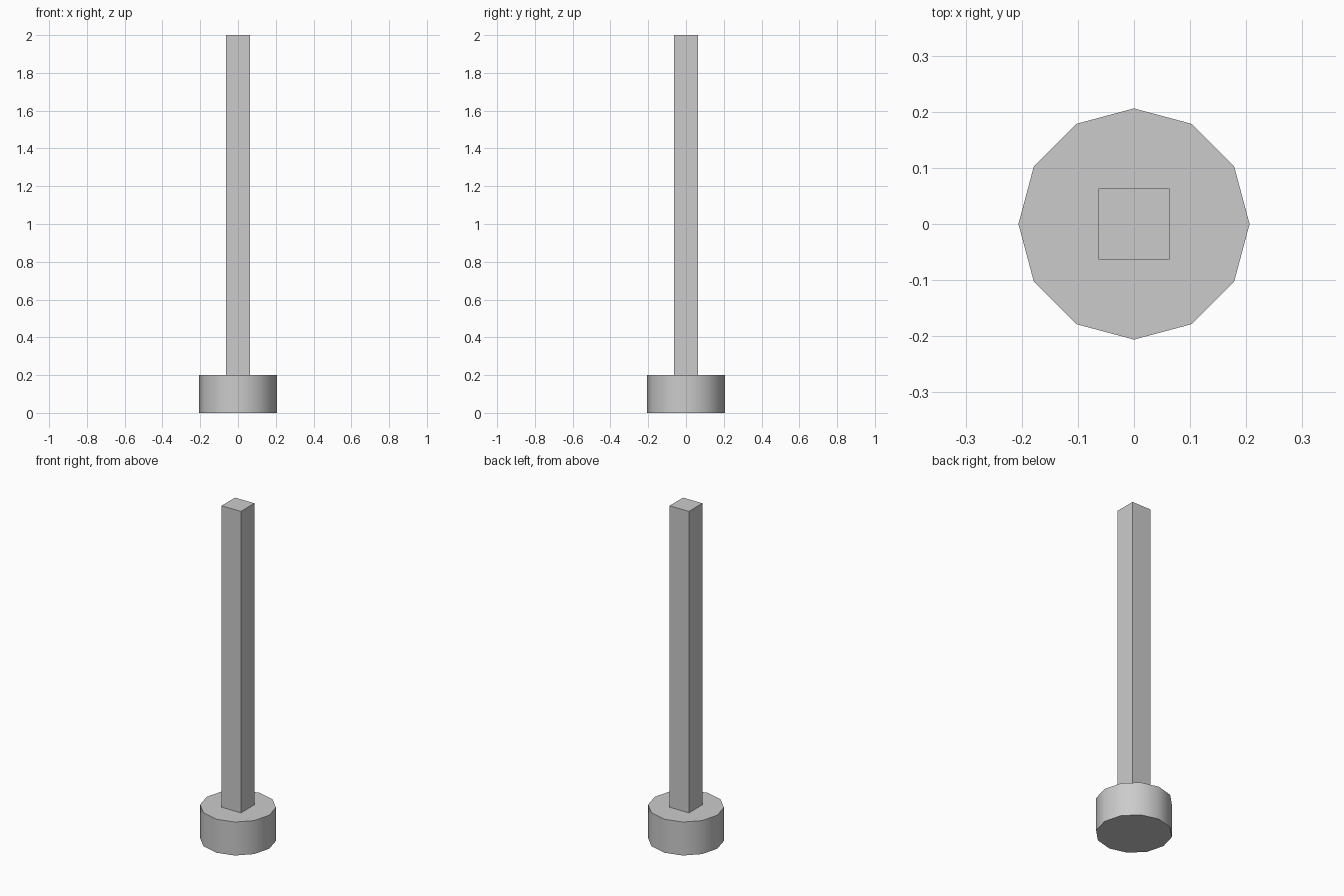
import bpy
from math import radians

if "Cube" in bpy.data.objects:
    bpy.data.objects.remove(bpy.data.objects["Cube"])

BASE_RADIUS, BASE_HEIGHT = 0.206, 0.2
POST_WIDTH, TOTAL_HEIGHT = 0.127, 2.0

# Round twelve-sided base, smooth around the side with sharp rims
bpy.ops.mesh.primitive_cylinder_add(
    vertices=12, radius=BASE_RADIUS, depth=BASE_HEIGHT,
    location=(0, 0, BASE_HEIGHT / 2))
base = bpy.context.object
base.name = "base"
bpy.ops.object.shade_smooth_by_angle(angle=radians(40))

# Square post standing on the base
post_height = TOTAL_HEIGHT - BASE_HEIGHT
bpy.ops.mesh.primitive_cube_add(
    size=1, location=(0, 0, BASE_HEIGHT + post_height / 2))
post = bpy.context.object
post.name = "post"
post.scale = (POST_WIDTH, POST_WIDTH, post_height)
bpy.ops.object.transform_apply(location=False, rotation=False, scale=True)
